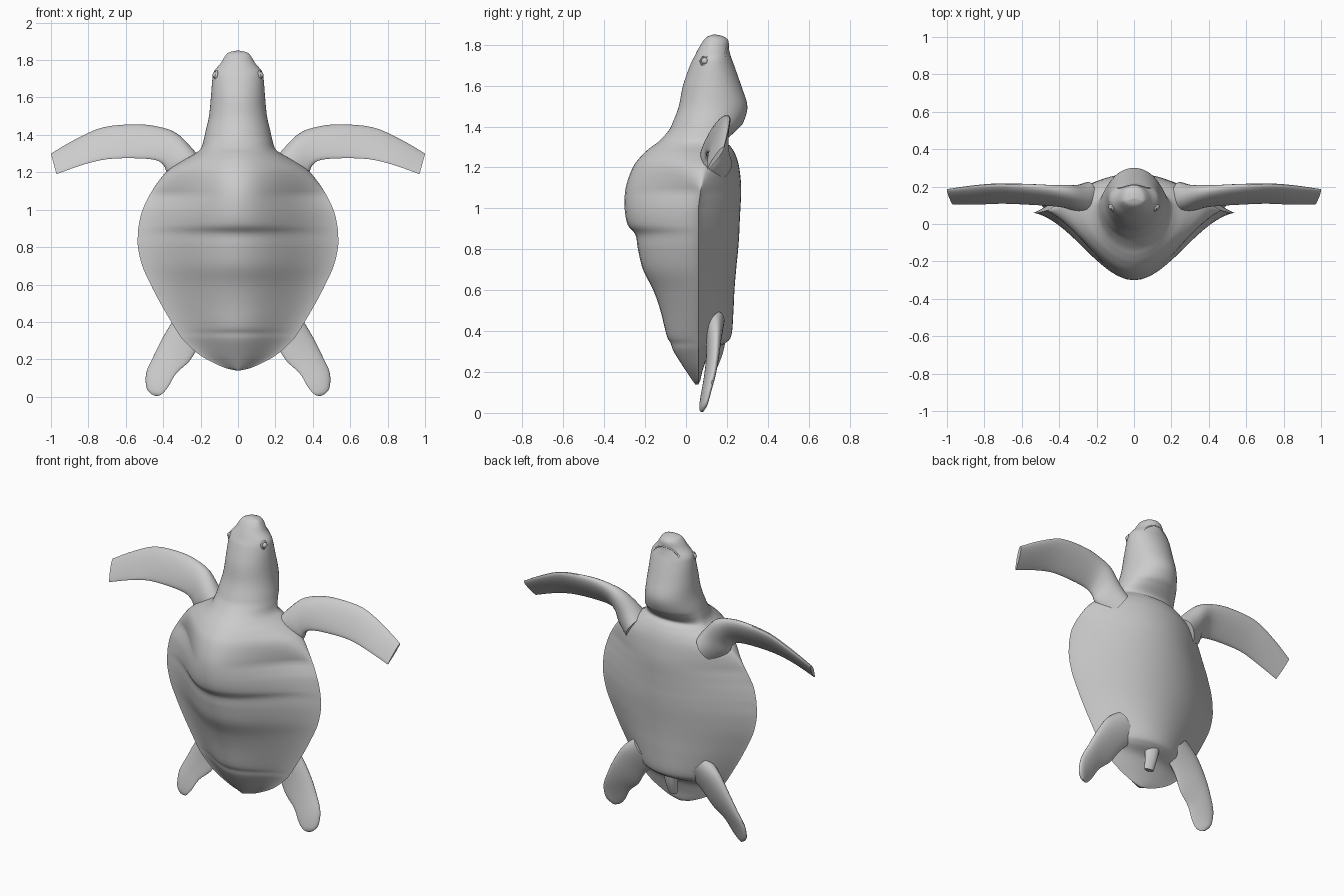
import bpy, bmesh, math
from mathutils import Vector

if "Cube" in bpy.data.objects:
    bpy.data.objects.remove(bpy.data.objects["Cube"])


def finish(obj, angle=45):
    bpy.ops.object.select_all(action='DESELECT')
    obj.select_set(True)
    bpy.context.view_layer.objects.active = obj
    bpy.ops.object.shade_smooth_by_angle(angle=math.radians(angle))
    return obj


def smooth_rows(rows, steps):
    """Catmull-Rom interpolation of every column."""
    out = []
    for i in range(len(rows) - 1):
        p = [Vector(rows[min(max(j, 0), len(rows) - 1)]) for j in range(i - 1, i + 3)]
        for s in range(steps):
            t = s / steps
            out.append(0.5 * (2 * p[1] + (p[2] - p[0]) * t
                       + (2 * p[0] - 5 * p[1] + 4 * p[2] - p[3]) * t * t
                       + (3 * p[1] - p[0] - 3 * p[2] + p[3]) * t ** 3))
    out.append(Vector(rows[-1]))
    return out


def loft(name, rings):
    bm = bmesh.new()
    loops = [[bm.verts.new(c) for c in ring] for ring in rings]
    n = len(loops[0])
    for a, b in zip(loops, loops[1:]):
        for i in range(n):
            bm.faces.new((a[i], a[(i + 1) % n], b[(i + 1) % n], b[i]))
    bm.faces.new(loops[0][::-1])
    bm.faces.new(loops[-1])
    bmesh.ops.recalc_face_normals(bm, faces=bm.faces)
    mesh = bpy.data.meshes.new(name)
    bm.to_mesh(mesh)
    bm.free()
    obj = bpy.data.objects.new(name, mesh)
    bpy.context.collection.objects.link(obj)
    return obj


def mirror(obj):
    m = obj.modifiers.new("mirror", 'MIRROR')
    m.use_axis = (True, False, False)
    m.use_mirror_merge = False


def blade(name, rows, mirrored=True, n=24):
    """Rows: leading edge xyz, trailing edge xyz, half thickness."""
    data = smooth_rows(rows, 4)
    mids = [(Vector(r[0:3]) + Vector(r[3:6])) / 2 for r in data]
    rings = []
    for k, r in enumerate(data):
        half = (Vector(r[0:3]) - Vector(r[3:6])) / 2
        along = mids[min(k + 1, len(mids) - 1)] - mids[max(k - 1, 0)]
        nor = along.cross(half).normalized()
        ring = []
        for i in range(n):
            t = math.tau * i / n
            # thicker towards the leading edge
            ring.append(mids[k] + half * math.cos(t)
                        + nor * r[6] * math.sin(t) * (1 + 0.3 * math.cos(t)))
        rings.append(ring)
    obj = loft(name, rings)
    if mirrored:
        mirror(obj)
    return finish(obj)


# shell and head in one loft: z, half width, front y, back y
shell = [(.14, .01, .045, .06), (.16, .085, .03, .07), (.22, .20, -.01, .085),
         (.30, .29, -.06, .12), (.34, .32, -.075, .19), (.38, .345, -.095, .222),
         (.50, .415, -.125, .232), (.60, .467, -.16, .237), (.70, .512, -.21, .245),
         (.80, .535, -.235, .255), (.87, .535, -.247, .26), (.92, .53, -.285, .262),
         (1.0, .51, -.30, .266), (1.1, .46, -.295, .27), (1.2, .385, -.26, .26),
         (1.26, .30, -.215, .243)]
head = [(1.30, .23, -.17, .22), (1.33, .197, -.13, .197), (1.38, .182, -.085, .245),
        (1.42, .173, -.065, .28), (1.5, .155, -.035, .30), (1.6, .145, -.015, .27),
        (1.7, .137, .02, .235), (1.74, .128, .04, .22), (1.78, .095, .06, .21),
        (1.82, .07, .085, .207), (1.84, .05, .105, .185), (1.85, .01, .135, .145)]
N = 72
rings = []
for z, w, front, back in smooth_rows(shell + head, 5):
    k = min(max((z - 1.08) / .24, 0), 1)          # shell section -> round section
    rim = .06 + .04 * min(max((z - 1.0) / .3, 0), 1) + .03 * min(max((z - 1.36) / .2, 0), 1)
    rim = min(max(rim, front), back)
    ring = []
    for i in range(N):
        t = math.tau * i / N
        u, s = math.cos(t), abs(math.sin(t))
        if i < N // 2:
            f, edge = (s * s) ** 1.2, back
        else:
            f, edge = .4 * (1 + math.cos(math.pi * u)) + .2 * s * s, front
        f = f * (1 - k) + s * k
        ring.append(Vector((w * u, rim + (edge - rim) * f, z)))
    rings.append(ring)
finish(loft("body", rings), 50)

# front flippers
blade("front_flippers", [
    (.20, .15, 1.27, .30, .13, 1.12, .08), (.25, .16, 1.33, .375, .11, 1.19, .065),
    (.33, .185, 1.405, .395, .10, 1.235, .048), (.42, .195, 1.44, .44, .10, 1.265, .034),
    (.54, .205, 1.455, .55, .105, 1.275, .027), (.72, .213, 1.44, .70, .11, 1.27, .02),
    (.87, .203, 1.375, .83, .105, 1.24, .016), (1.0, .185, 1.30, .97, .105, 1.19, .01)])

# rear flippers
blade("rear_flippers", [
    (.25, .14, .50, .12, .13, .36, .05), (.33, .15, .43, .20, .12, .28, .035),
    (.40, .15, .32, .26, .10, .19, .026), (.45, .14, .22, .33, .085, .125, .021),
    (.49, .12, .13, .375, .07, .05, .017), (.49, .10, .05, .41, .068, .012, .013),
    (.465, .085, .015, .44, .08, .003, .005)])

# tail
blade("tail", [(-.05, .16, .40, .05, .16, .40, .04), (-.04, .15, .30, .04, .15, .30, .03),
               (-.03, .13, .22, .03, .13, .22, .02)], mirrored=False)

# eyes with lids
for side, label in ((1, "left"), (-1, "right")):
    pos = (side * .119, .092, 1.72)
    bpy.ops.mesh.primitive_uv_sphere_add(segments=20, ring_count=12, radius=.017, location=pos)
    bpy.context.object.name = label + "_eye"
    finish(bpy.context.object)
    bpy.ops.mesh.primitive_torus_add(major_segments=24, minor_segments=8, major_radius=.02,
                                     minor_radius=.006, location=pos,
                                     rotation=(0, math.radians(80 * side), math.radians(-15 * side)))
    bpy.context.object.name = label + "_eyelid"
    finish(bpy.context.object)

# mouth line
curve = bpy.data.curves.new("mouth", 'CURVE')
curve.dimensions = '3D'
curve.bevel_depth = .005
curve.bevel_resolution = 2
half = [(.113, .188, 1.68), (.1, .188, 1.72), (.06, .195, 1.77)]
pts = half + [(0, .206, 1.79)] + [(-x, y, z) for x, y, z in reversed(half)]
sp = curve.splines.new('BEZIER')
sp.bezier_points.add(len(pts) - 1)
for bp, p in zip(sp.bezier_points, pts):
    bp.co = p
    bp.handle_left_type = bp.handle_right_type = 'AUTO'
bpy.context.collection.objects.link(bpy.data.objects.new("mouth", curve))
